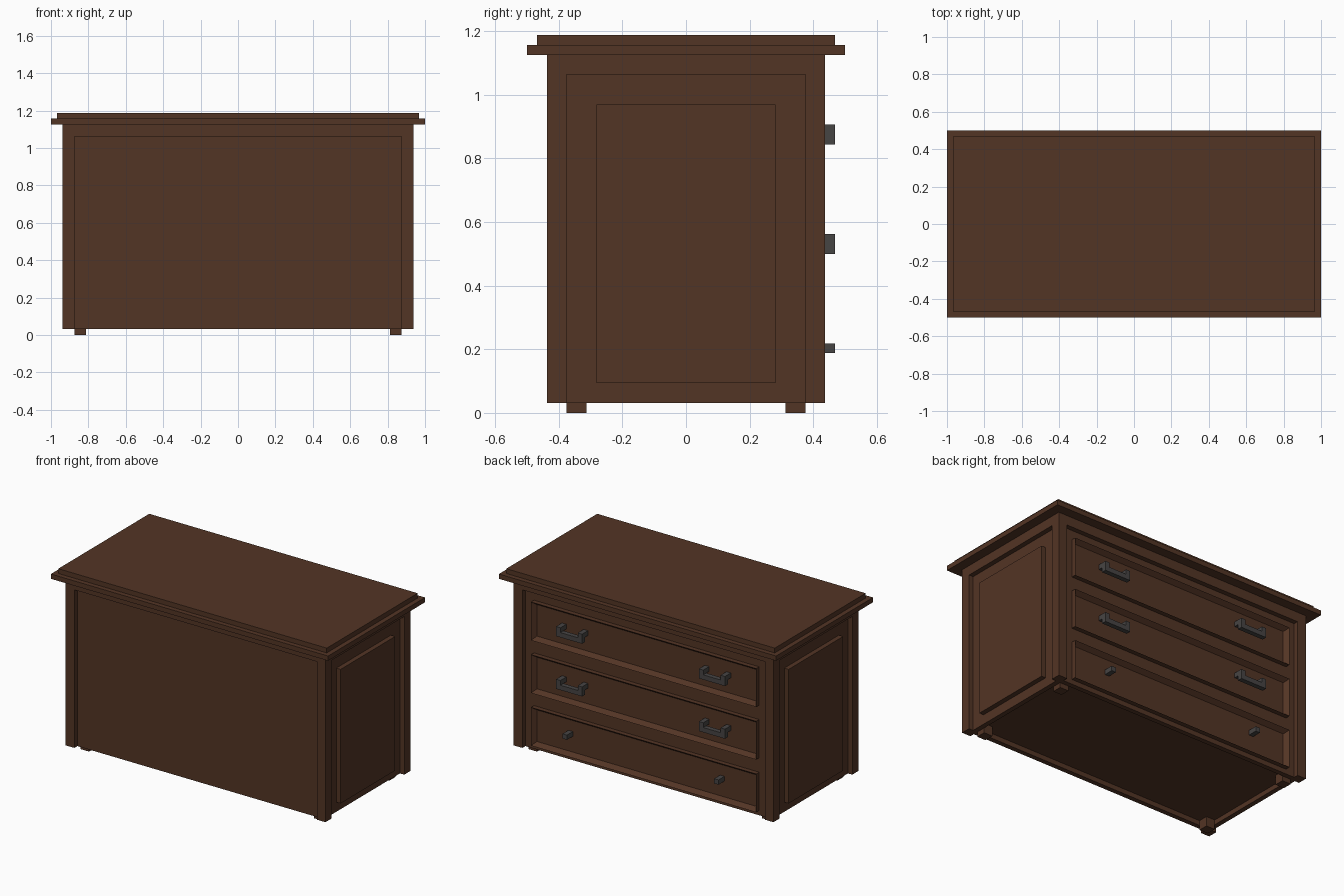
import bpy, bmesh
from mathutils import Vector

if "Cube" in bpy.data.objects:
    bpy.data.objects.remove(bpy.data.objects["Cube"])

U = 1 / 32  # grid unit of the design


def material(name, rgb):
    m = bpy.data.materials.new(name)
    m.diffuse_color = (*rgb, 1)
    m.use_nodes = True
    m.node_tree.nodes["Principled BSDF"].inputs["Base Color"].default_value = m.diffuse_color
    return m


WOOD = material("dark_wood", (0.086, 0.035, 0.018))
IRON = material("dark_iron", (0.062, 0.058, 0.057))


def box(name, x, y, z, mat=WOOD, recess=0, mirror=(False, False)):
    """Box from ranges in grid units; recess sinks the +y face inside a one-unit frame."""
    bm = bmesh.new()
    bmesh.ops.create_cube(bm, size=1)
    for v in bm.verts:
        v.co = Vector([((a + b) / 2 + c * (b - a)) * U
                       for (a, b), c in zip((x, y, z), v.co)])
    bm.normal_update()
    if recess:
        face = max(bm.faces, key=lambda f: f.normal.y)
        bmesh.ops.inset_region(bm, faces=[face], thickness=U)
        bmesh.ops.translate(bm, verts=face.verts, vec=(0, -recess * U, 0))
    me = bpy.data.meshes.new(name)
    bm.to_mesh(me)
    bm.free()
    me.materials.append(mat)
    ob = bpy.data.objects.new(name, me)
    bpy.context.collection.objects.link(ob)
    if any(mirror):
        mod = ob.modifiers.new("mirror", "MIRROR")
        mod.use_axis = (mirror[0], mirror[1], False)
    return ob


BOTH, IN_X, IN_Y = (True, True), (True, False), (False, True)

# Stepped top
box("top_lower_slab", (-32, 32), (-16, 16), (36, 37))
box("top_upper_slab", (-31, 31), (-15, 15), (37, 38))

# Corner posts, rails under the top, feet
box("corner_posts", (28, 30), (12, 14), (1, 36), mirror=BOTH)
box("long_rails", (-28, 28), (12, 14), (34, 36), mirror=IN_Y)
box("end_rails", (28, 30), (-12, 12), (34, 36), mirror=IN_X)
box("feet", (26, 28), (10, 12), (0, 2), mirror=BOTH)

# Sunken wall panels, raised end fields and the bottom board
box("long_panels", (-28, 28), (12, 13), (1, 34), mirror=IN_Y)
box("end_panels", (28, 29), (-12, 12), (1, 34), mirror=IN_X)
box("end_raised_fields", (29, 30), (-9, 9), (3, 31), mirror=IN_X)
box("bottom_board", (-28, 28), (-12, 12), (2, 3))

# Three drawers with framed fronts
for i, z in enumerate((2, 13, 24)):
    box(f"drawer_front_{i + 1}", (-26, 26), (12.5, 14), (z, z + 8), recess=0.95)
    if i == 0:
        # Small knobs on the lowest drawer
        box("drawer_knobs", (17, 18), (13, 15), (6, 7), IRON, mirror=IN_X)
    else:
        # Drop handles: two studs with a bar hanging below
        for side, x in (("inner", 13.5), ("outer", 18.5)):
            box(f"handle_{i + 1}_{side}_studs", (x, x + 1), (13, 15),
                (z + 4, z + 5), IRON, mirror=IN_X)
        box(f"handle_{i + 1}_bars", (13.5, 19.5), (14, 15),
            (z + 3, z + 4), IRON, mirror=IN_X)
